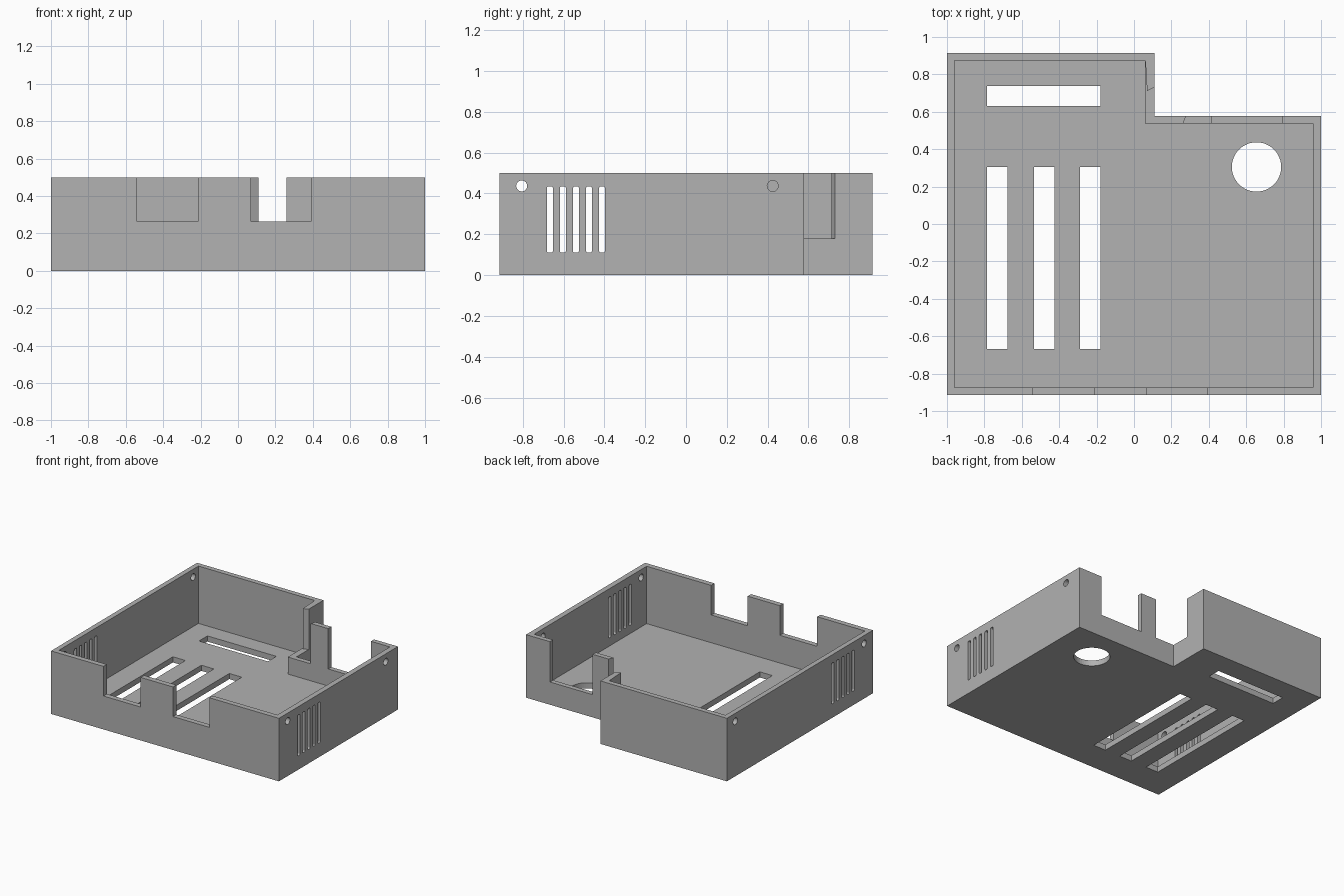
import bpy
import math
from mathutils import Vector

default = bpy.data.objects.get("Cube")
if default:
    bpy.data.objects.remove(default, do_unlink=True)

# One grey plastic
GREY = (0.445, 0.445, 0.445, 1)
plastic = bpy.data.materials.new("grey plastic")
plastic.use_nodes = True
plastic.diffuse_color = GREY
plastic.node_tree.nodes["Principled BSDF"].inputs["Base Color"].default_value = GREY

HEIGHT, FLOOR = 0.5, 0.045
TOP = HEIGHT + 0.1


def prism(name, outline, low, high, axis="z"):
    """Extrude a counter-clockwise outline along z, or a (y, z) outline along x."""
    n = len(outline)

    def point(a, b, d):
        return Vector((a, b, d)) if axis == "z" else Vector((d, a, b))

    verts = [point(a, b, d) for d in (low, high) for a, b in outline]
    faces = [tuple(reversed(range(n))), tuple(range(n, 2 * n))]
    faces += [(i, (i + 1) % n, n + (i + 1) % n, n + i) for i in range(n)]
    mesh = bpy.data.meshes.new(name)
    mesh.from_pydata(verts, [], faces)
    mesh.materials.append(plastic)
    obj = bpy.data.objects.new(name, mesh)
    bpy.context.collection.objects.link(obj)
    return obj


def rect(x0, x1, y0, y1):
    return [(x0, y0), (x1, y0), (x1, y1), (x0, y1)]


def circle(cx, cy, r, n=32):
    turns = [2 * math.pi * i / n for i in range(n)]
    return [(cx + r * math.cos(t), cy + r * math.sin(t)) for t in turns]


def rounded_slot(cx, width, y0, y1, r=0.01):
    """Upright slot with small rounded corners."""
    x0, x1 = cx - width / 2, cx + width / 2
    corners = [(x1 - r, y1 - r), (x0 + r, y1 - r), (x0 + r, y0 + r), (x1 - r, y0 + r)]
    points = []
    for k, (x, y) in enumerate(corners):
        for step in range(4):
            t = math.pi / 2 * (k + step / 3)
            points.append((x + r * math.cos(t), y + r * math.sin(t)))
    return points


def l_shape(x0, x1, y0, y1, step_x, step_y):
    return [(x0, y0), (x1, y0), (x1, step_y), (step_x, step_y), (step_x, y1), (x0, y1)]


# Tray body and its hollow
case = prism("case_tray", l_shape(-1, 1, -0.915, 0.915, 0.11, 0.577), 0, HEIGHT)
cutters = [prism("hollow", l_shape(-0.96, 0.957, -0.873, 0.875, 0.06, 0.538), FLOOR, TOP)]

# Port openings in the front wall
for x0, x1 in ((-0.54, -0.213), (0.07, 0.39)):
    cutters.append(prism("front_port", rect(x0, x1, -1, -0.8), 0.265, TOP))

# Port opening in the short back wall, and the angled opening at the inner corner
cutters.append(prism("back_port", rect(0.415, 0.79, 0.48, 0.7), 0.18, TOP))
corner = [(0, 0.45), (0.225, 0.45), (0.26, 0.538), (0.275, 0.577), (0.29, 0.615),
          (0.16, 0.754), (0.07, 0.712), (0.061, 0.868), (0, 0.868)]
cutters.append(prism("corner_port", corner, 0.18, TOP))

# Floor slots and round floor hole
for x in (-0.73, -0.48, -0.235):
    cutters.append(prism("floor_slot", rect(x - 0.055, x + 0.055, -0.668, 0.305), -0.1, 0.1))
cutters.append(prism("back_floor_slot", rect(-0.785, -0.18, 0.632, 0.738), -0.1, 0.1))
cutters.append(prism("floor_hole", circle(0.655, 0.305, 0.132, 48), -0.1, 0.1))

# Side vents and screw holes through each side wall
for side, back_hole in ((-1, 0.81), (1, 0.425)):
    low, high = sorted((side * 0.9, side * 1.1))
    for i in range(5):
        slot = rounded_slot(-0.667 + 0.0638 * i, 0.03, 0.11, 0.435)
        cutters.append(prism("vent", slot, low, high, "x"))
    for y in (-0.805, back_hole):
        cutters.append(prism("screw_hole", circle(y, 0.437, 0.027, 24), low, high, "x"))

# Cut every opening, bake the result and drop the cutters
for cutter in cutters:
    cutter.hide_render = True
    mod = case.modifiers.new(cutter.name, "BOOLEAN")
    mod.operation = "DIFFERENCE"
    mod.solver = "EXACT"
    mod.object = cutter
bpy.context.view_layer.update()
graph = bpy.context.evaluated_depsgraph_get()
baked = bpy.data.meshes.new_from_object(case.evaluated_get(graph))
case.modifiers.clear()
case.data = baked
baked.materials.clear()
baked.materials.append(plastic)
for face in baked.polygons:
    face.material_index = 0
    face.use_smooth = False
for cutter in cutters:
    bpy.data.objects.remove(cutter, do_unlink=True)
